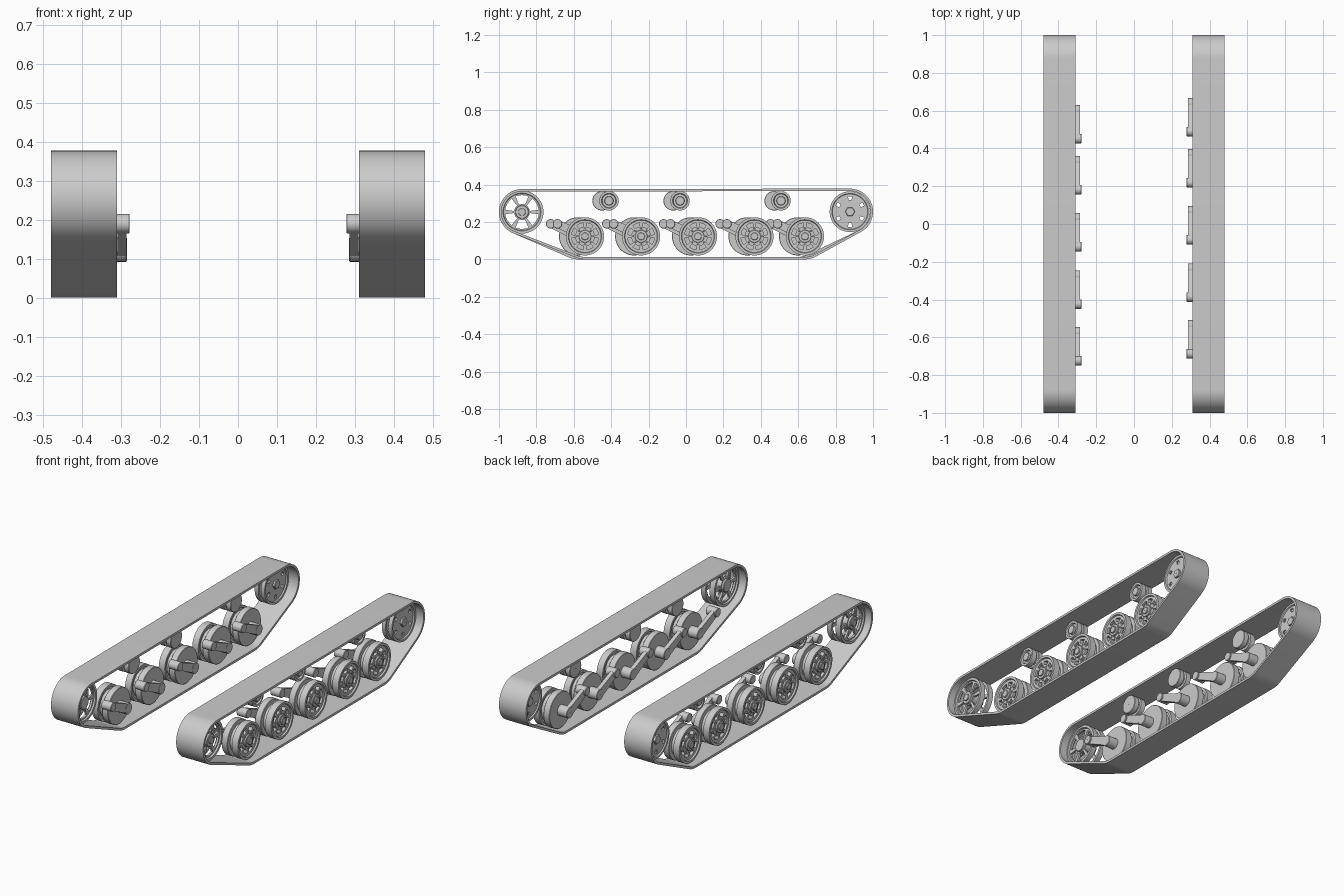
import bpy, bmesh, math
from mathutils import Vector
from mathutils.geometry import convex_hull_2d

cube = bpy.data.objects.get("Cube")
if cube:
    bpy.data.objects.remove(cube, do_unlink=True)

steel = bpy.data.materials.new("plain_grey_steel")
steel.use_nodes = True
grey = (0.6, 0.6, 0.6, 1)
steel.diffuse_color = grey
steel.node_tree.nodes["Principled BSDF"].inputs["Base Color"].default_value = grey

SEG = 48


def finish(name, bm, side, y=0, z=0):
    """Mirror to the given side, place at the axle and shade."""
    for v in bm.verts:
        v.co.x *= side
    bmesh.ops.recalc_face_normals(bm, faces=bm.faces)
    mesh = bpy.data.meshes.new(name)
    bm.to_mesh(mesh)
    bm.free()
    mesh.materials.append(steel)
    mesh.shade_smooth()
    mesh.set_sharp_from_angle(angle=math.radians(35))
    obj = bpy.data.objects.new(name, mesh)
    obj.location = (0, y, z)
    bpy.context.collection.objects.link(obj)


def lathe(bm, profile, seg=SEG, is_open=None, front=0, back=0, y=0, z=0):
    """Spin a closed (x, radius) loop around x; open cells become through holes
    between the profile bands starting at front and back."""
    n = len(profile)
    rings = []
    for s in range(seg):
        a = math.tau * s / seg
        rings.append([bm.verts.new((x, y + r * math.cos(a), z + r * math.sin(a)))
                      for x, r in profile])
    for s in range(seg):
        p, q = rings[s], rings[(s + 1) % seg]
        hole = is_open is not None and is_open(s)
        for i in range(n):
            j = (i + 1) % n
            if not (hole and i in (front, back)):
                bm.faces.new((p[i], p[j], q[j], q[i]))
        if hole:
            f, b = front, back
            for i, j in ((f, b + 1), (f + 1, b)):
                bm.faces.new((p[i], q[i], q[j], p[j]))
            for ring, near in ((p, s - 1), (q, s + 1)):
                if not is_open(near % seg):
                    bm.faces.new((ring[f], ring[f + 1], ring[b], ring[b + 1]))


def cylinder(bm, x0, x1, r, y=0, z=0, seg=24):
    """Capped round bar along x with a small chamfer."""
    c = 0.002
    tiny = 0.0005
    lathe(bm, [(x0, tiny), (x0, r - c), (x0 + c, r), (x1 - c, r), (x1, r - c), (x1, tiny)],
          seg, y=y, z=z)


def pierced_disc(bm, x0, x1, radius, rim, hole_in, hole_out, hub, is_open, dish):
    """Disc with raised rim on both faces and a ring of openings in its web."""
    a, b = x0 + dish, x1 - dish
    lathe(bm, [(b, hub), (b, hole_in), (b, hole_out), (b, rim), (x1, rim + 0.003), (x1, radius),
               (x0, radius), (x0, rim + 0.003), (a, rim), (a, hole_out), (a, hole_in), (a, hub)],
          is_open=is_open, front=1, back=9)


def road_wheel(name, side, y, z):
    bm = bmesh.new()
    pierced_disc(bm, 0.41, 0.448, 0.102, 0.086, 0.052, 0.072, 0.01,
                 lambda s: s % 6 in (1, 2, 3, 4), 0.008)
    cylinder(bm, 0.345, 0.383, 0.102, seg=SEG)
    cylinder(bm, 0.38, 0.415, 0.078, seg=SEG)
    cylinder(bm, 0.43, 0.45, 0.034)
    cylinder(bm, 0.445, 0.458, 0.02)
    # ring of wheel bolts
    for k in range(8):
        a = math.tau * k / 8
        cylinder(bm, 0.436, 0.445, 0.005, 0.043 * math.cos(a), 0.043 * math.sin(a), 8)
    finish(name, bm, side, y, z)


def spoked_wheel(name, side, y, z):
    bm = bmesh.new()
    for x0, x1 in ((0.355, 0.385), (0.41, 0.44)):
        pierced_disc(bm, x0, x1, 0.115, 0.098, 0.042, 0.09, 0.01,
                     lambda s: s % 8 not in (0, 7), 0.009)
    cylinder(bm, 0.352, 0.443, 0.036)
    cylinder(bm, 0.44, 0.45, 0.02)
    finish(name, bm, side, y, z)


def drilled_wheel(name, side, y, z):
    bm = bmesh.new()
    for x0, x1 in ((0.37, 0.393), (0.41, 0.433)):
        pierced_disc(bm, x0, x1, 0.109, 0.094, 0.062, 0.082, 0.01,
                     lambda s: s % 8 in (3, 4), 0.007)
    cylinder(bm, 0.39, 0.413, 0.05, seg=SEG)
    cylinder(bm, 0.365, 0.438, 0.026, seg=6)
    finish(name, bm, side, y, z)


def return_roller(name, side, y, z):
    bm = bmesh.new()
    cylinder(bm, 0.34, 0.37, 0.052, seg=32)
    cylinder(bm, 0.365, 0.395, 0.038, seg=32)
    lathe(bm, [(0.385, 0.01), (0.404, 0.01), (0.404, 0.036), (0.414, 0.04),
               (0.414, 0.052), (0.384, 0.052), (0.384, 0.01)], 32)
    cylinder(bm, 0.4, 0.418, 0.024)
    finish(name, bm, side, y, z)


def swing_arm(name, side, y, z):
    bm = bmesh.new()
    py, pz = -0.147, 0.067
    cylinder(bm, 0.285, 0.35, 0.031)
    cylinder(bm, 0.278, 0.34, 0.025, py, pz)
    # tapered bar between the pivot and the hub
    along = Vector((0, py, pz))
    across = Vector((0, -pz, py)).normalized()
    corners = []
    for x in (0.286, 0.309):
        corners.append([bm.verts.new(Vector((x, 0, 0)) + along * t + across * w)
                        for t, w in ((0, 0.026), (1, 0.02), (1, -0.02), (0, -0.026))])
    inner, outer = corners
    bm.faces.new(inner)
    bm.faces.new(outer[::-1])
    for i in range(4):
        j = (i + 1) % 4
        bm.faces.new((inner[i], inner[j], outer[j], outer[i]))
    finish(name, bm, side, y, z)


def track_band(name, side, axles):
    """Belt wrapped tightly around the four outer axles."""
    radius, thick, n = 0.123, 0.013, 72
    spots = [(Vector(c), Vector((math.cos(math.tau * k / n), math.sin(math.tau * k / n))))
             for c in axles for k in range(n)]
    hull = convex_hull_2d([c + d * radius for c, d in spots])
    bm = bmesh.new()
    loops = []
    for x, r in ((0.31, radius), (0.48, radius), (0.48, radius - thick), (0.31, radius - thick)):
        loops.append([bm.verts.new((x, *(spots[i][0] + spots[i][1] * r))) for i in hull])
    for k in range(4):
        p, q = loops[k], loops[(k + 1) % 4]
        for i in range(len(hull)):
            j = (i + 1) % len(hull)
            bm.faces.new((p[i], p[j], q[j], q[i]))
    finish(name, bm, side)


WHEELS = (-0.54, -0.24, 0.064, 0.366, 0.636)
ROLLERS = (-0.412, -0.032, 0.508)
FRONT, REAR, WHEEL_Z = (-0.877, 0.253), (0.877, 0.255), 0.123

# the suspension on the right is staggered slightly forward
for label, side, shift in (("left", 1, 0), ("right", -1, -0.037)):
    for i, y in enumerate(WHEELS, 1):
        road_wheel(f"{label}_road_wheel_{i}", side, y + shift, WHEEL_Z)
        swing_arm(f"{label}_swing_arm_{i}", side, y + shift, WHEEL_Z)
    for i, y in enumerate(ROLLERS, 1):
        return_roller(f"{label}_return_roller_{i}", side, y + shift, 0.313)
    spoked_wheel(f"{label}_front_spoked_wheel", side, *FRONT)
    drilled_wheel(f"{label}_rear_drilled_wheel", side, *REAR)
    track_band(f"{label}_track_band", side,
               (FRONT, REAR, (WHEELS[0] + shift, WHEEL_Z), (WHEELS[-1] + shift, WHEEL_Z)))
